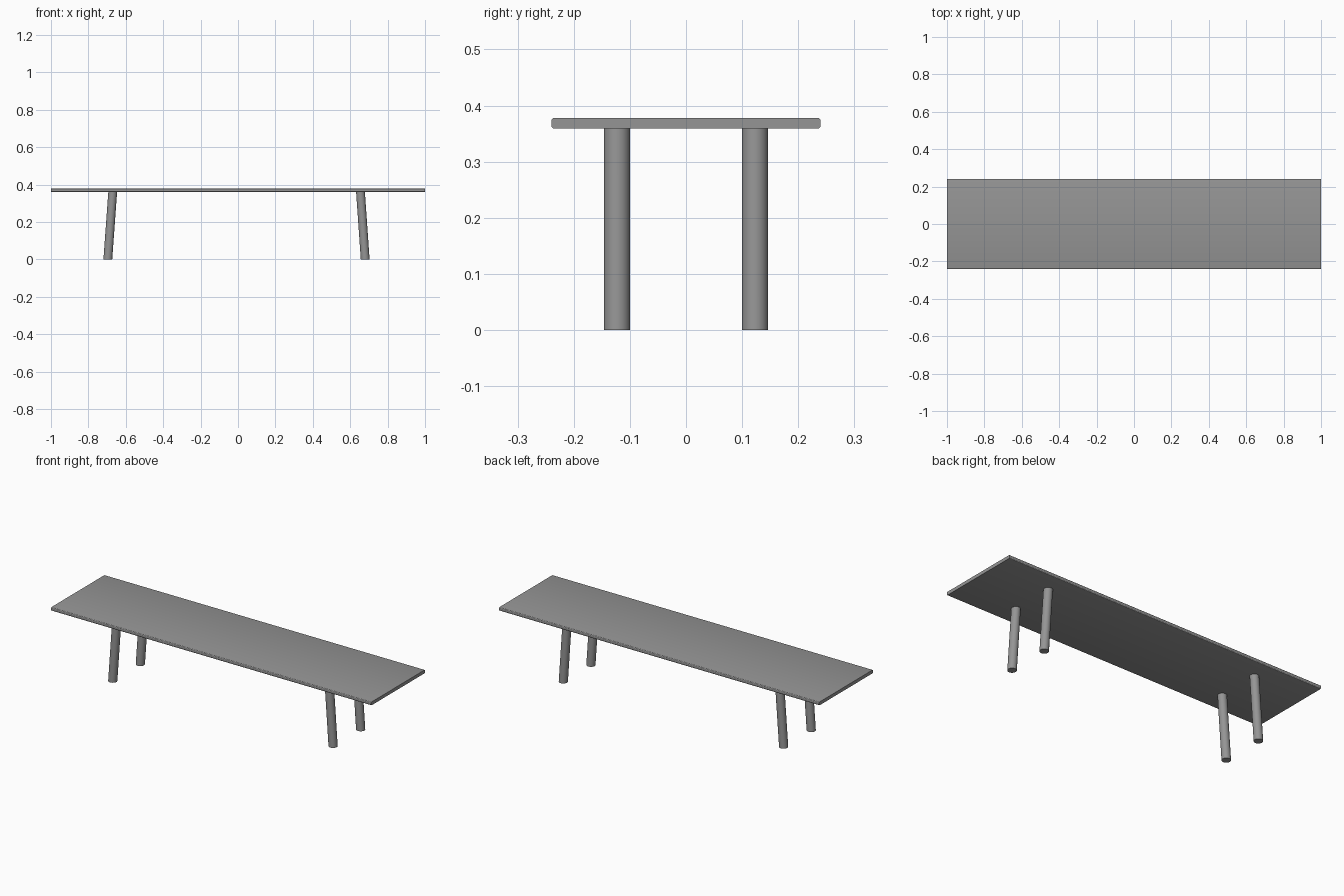
import bpy, bmesh, math
from mathutils import Matrix

if "Cube" in bpy.data.objects:
    bpy.data.objects.remove(bpy.data.objects["Cube"])

TOP_Z, UNDER_Z = 0.378, 0.359

# Dark grey finish shared by all parts
finish = bpy.data.materials.new("dark_grey")
finish.diffuse_color = (0.3, 0.3, 0.3, 1)
finish.use_nodes = True
finish.node_tree.nodes["Principled BSDF"].inputs["Base Color"].default_value = finish.diffuse_color


def add_object(name, bm):
    mesh = bpy.data.meshes.new(name)
    bm.to_mesh(mesh)
    bm.free()
    mesh.materials.append(finish)
    obj = bpy.data.objects.new(name, mesh)
    bpy.context.collection.objects.link(obj)
    bpy.context.view_layer.objects.active = obj
    obj.select_set(True)
    bpy.ops.object.shade_smooth_by_angle(angle=math.radians(20))
    obj.select_set(False)


# Plank with softened long edges and square-cut ends
bm = bmesh.new()
bmesh.ops.create_cube(bm, size=1)
bmesh.ops.scale(bm, vec=(2, 0.48, TOP_Z - UNDER_Z), verts=bm.verts)
bmesh.ops.translate(bm, vec=(0, 0, (TOP_Z + UNDER_Z) / 2), verts=bm.verts)
long_edges = [e for e in bm.edges if abs(e.verts[0].co.x - e.verts[1].co.x) > 1]
bmesh.ops.bevel(bm, geom=long_edges, offset=0.005, segments=3, profile=0.5,
                affect='EDGES')
add_object("bench_top", bm)


# Round leg leaning along x, with its ends cut level
def add_leg(name, x_foot, x_head, y):
    bm = bmesh.new()
    bmesh.ops.create_cone(bm, cap_ends=True, segments=32, radius1=0.0235,
                          radius2=0.0235, depth=UNDER_Z)
    lean = Matrix.Identity(4)
    lean[0][2] = (x_head - x_foot) / UNDER_Z
    place = Matrix.Translation(((x_foot + x_head) / 2, y, UNDER_Z / 2))
    bmesh.ops.transform(bm, matrix=place @ lean, verts=bm.verts)
    add_object(name, bm)


for side, y in (("front", -0.123), ("back", 0.123)):
    add_leg(f"{side}_left_leg", -0.696, -0.67, y)
    add_leg(f"{side}_right_leg", 0.68, 0.655, y)
